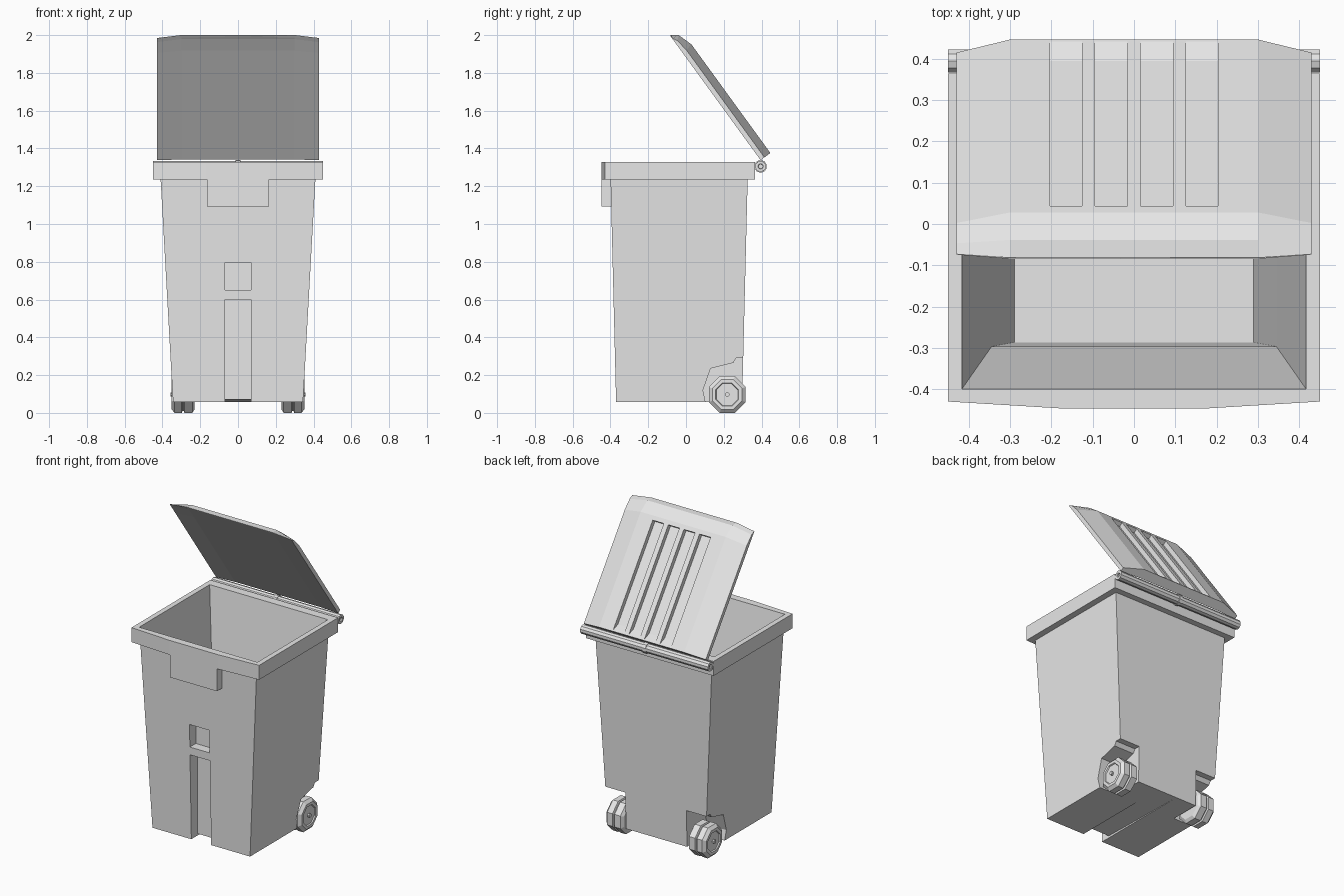
import bpy
import bmesh
import math
from mathutils import Matrix, Vector

if "Cube" in bpy.data.objects:
    bpy.data.objects.remove(bpy.data.objects["Cube"], do_unlink=True)

GREY = (0.8, 0.8, 0.8, 1.0)
plastic = bpy.data.materials.new("grey plastic")
plastic.use_nodes = True
plastic.diffuse_color = GREY
for node in plastic.node_tree.nodes:
    if node.type == 'BSDF_PRINCIPLED':
        node.inputs["Base Color"].default_value = GREY


def loft(name, rings, matrix=None):
    """Closed solid skinned through rings with equal point counts."""
    bm = bmesh.new()
    rows = [[bm.verts.new(p) for p in ring] for ring in rings]
    count = len(rows[0])
    for a, b in zip(rows, rows[1:]):
        for i in range(count):
            j = (i + 1) % count
            bm.faces.new((a[i], a[j], b[j], b[i]))
    bm.faces.new(rows[0])
    bm.faces.new(rows[-1])
    if matrix:
        bm.transform(matrix)
    bmesh.ops.recalc_face_normals(bm, faces=bm.faces)
    mesh = bpy.data.meshes.new(name)
    bm.to_mesh(mesh)
    bm.free()
    mesh.materials.append(plastic)
    obj = bpy.data.objects.new(name, mesh)
    bpy.context.scene.collection.objects.link(obj)
    return obj


def rect(x, front, back, z):
    return [(-x, front, z), (x, front, z), (x, back, z), (-x, back, z)]


def prism_x(name, x0, x1, profile, matrix=None):
    """Side profile extruded across the width."""
    return loft(name, [[(x, a, b) for a, b in profile] for x in (x0, x1)], matrix)


def turned(name, y, z, sides, profile):
    """Turned part about an axis along x, from (x, radius) pairs."""
    angles = [(i + 0.5) * math.tau / sides for i in range(sides)]
    return loft(name, [[(x, y + r * math.cos(a), z + r * math.sin(a))
                        for a in angles] for x, r in profile])


def cut(target, cutter):
    cutter.hide_render = True
    mod = target.modifiers.new("cut", 'BOOLEAN')
    mod.operation = 'DIFFERENCE'
    mod.solver = 'EXACT'
    mod.object = cutter
    bpy.context.view_layer.objects.active = target
    bpy.ops.object.modifier_apply(modifier=mod.name)
    bpy.data.objects.remove(cutter, do_unlink=True)


def cavity():
    return loft("cavity_cutter", [rect(0.29, -0.287, 0.18, 0.32),
                                  rect(0.345, -0.297, 0.235, 0.745),
                                  rect(0.417, -0.40, 0.31, 1.325),
                                  rect(0.417, -0.40, 0.31, 1.4)])


# Tapered body with hollow inside
body = loft("body", [rect(0.344, -0.37, 0.297, 0.057),
                     rect(0.411, -0.40, 0.327, 1.26)])
cut(body, cavity())

# Front pocket, and the groove that runs down and under the body
cut(body, prism_x("pocket_cutter", -0.07, 0.07,
                  [(-0.5, 0.65), (-0.5, 0.795), (-0.325, 0.795), (-0.325, 0.65)]))
cut(body, prism_x("groove_cutter", -0.07, 0.07,
                  [(-0.5, 0), (-0.5, 0.6), (-0.31, 0.6),
                   (-0.31, 0.07), (0.29, 0.057), (0.29, 0)]))

# Wheel wells
WELL = [(0.115, 0), (0.09, 0.12), (0.13, 0.235), (0.25, 0.265),
        (0.265, 0.29), (0.4, 0.29), (0.4, 0)]
for side in (-1, 1):
    cut(body, prism_x("well_cutter", side * 0.215, side * 0.5, WELL))

# Rim with a slightly bowed front
OUTLINE = [(-0.45, -0.43), (-0.17, -0.447), (0.17, -0.447),
           (0.45, -0.43), (0.45, 0.365), (-0.45, 0.365)]
rim = loft("rim", [[(x, y, z) for x, y in OUTLINE] for z in (1.235, 1.327)])
cut(rim, cavity())

# Front grip plate below the rim
prism_x("front_grip", -0.165, 0.165,
        [(-0.447, 1.092), (-0.447, 1.25), (-0.396, 1.25), (-0.396, 1.092)])

# Wheels, axle and axle caps
TYRE = [(0.23, 0.085), (0.242, 0.105), (0.284, 0.105), (0.288, 0.093),
        (0.294, 0.093), (0.298, 0.105), (0.335, 0.105), (0.352, 0.085),
        (0.352, 0.066), (0.345, 0.062)]
for side, label in ((-1, "right"), (1, "left")):
    turned(label + "_wheel", 0.218, 0.097, 8, [(side * x, r) for x, r in TYRE])
turned("axle", 0.218, 0.097, 8, [(-0.358, 0.012), (0.358, 0.012)])

# Hinge tube with end sockets and a middle collar
HINGE = [(0.438, 0.012), (0.45, 0.014), (0.45, 0.029), (0.012, 0.029),
         (0.012, 0.034)]
turned("hinge", 0.395, 1.305, 10,
       [(-x, r) for x, r in HINGE] + [(x, r) for x, r in reversed(HINGE)])

# Open lid, built flat as (width, length, height) and then tilted
along = Vector((0, -0.588, 0.809))
up = Vector((0, 0.809, 0.588))
tilt = Matrix.Translation((0, 0.395, 1.338)) @ Matrix(
    (Vector((1, 0, 0)), along, up)).transposed().to_4x4()
HALF = [(0.3, 0.064), (0.43, 0.025), (0.43, 0), (0.3, 0.006)]
SECTION = HALF + [(-x, h) for x, h in reversed(HALF)]


def lid_ring(length, scale, bow):
    return [(x, length - (bow if abs(x) > 0.4 else 0), h * scale)
            for x, h in SECTION]


lid = loft("lid", [lid_ring(0, 1, 0), lid_ring(0.712, 1, 0.01),
                   lid_ring(0.79, 0.6, 0.018), lid_ring(0.816, 0.06, 0.018)], tilt)

# Four long recesses in the lid, sloped at the hinge end
SLOT = [(0.008, 0.064), (0.05, 0.036), (0.685, 0.036), (0.685, 0.1), (0.008, 0.1)]
for i in range(4):
    x = (i - 1.5) * 0.11
    cut(lid, prism_x("slot_cutter", x - 0.039, x + 0.039, SLOT, tilt))
